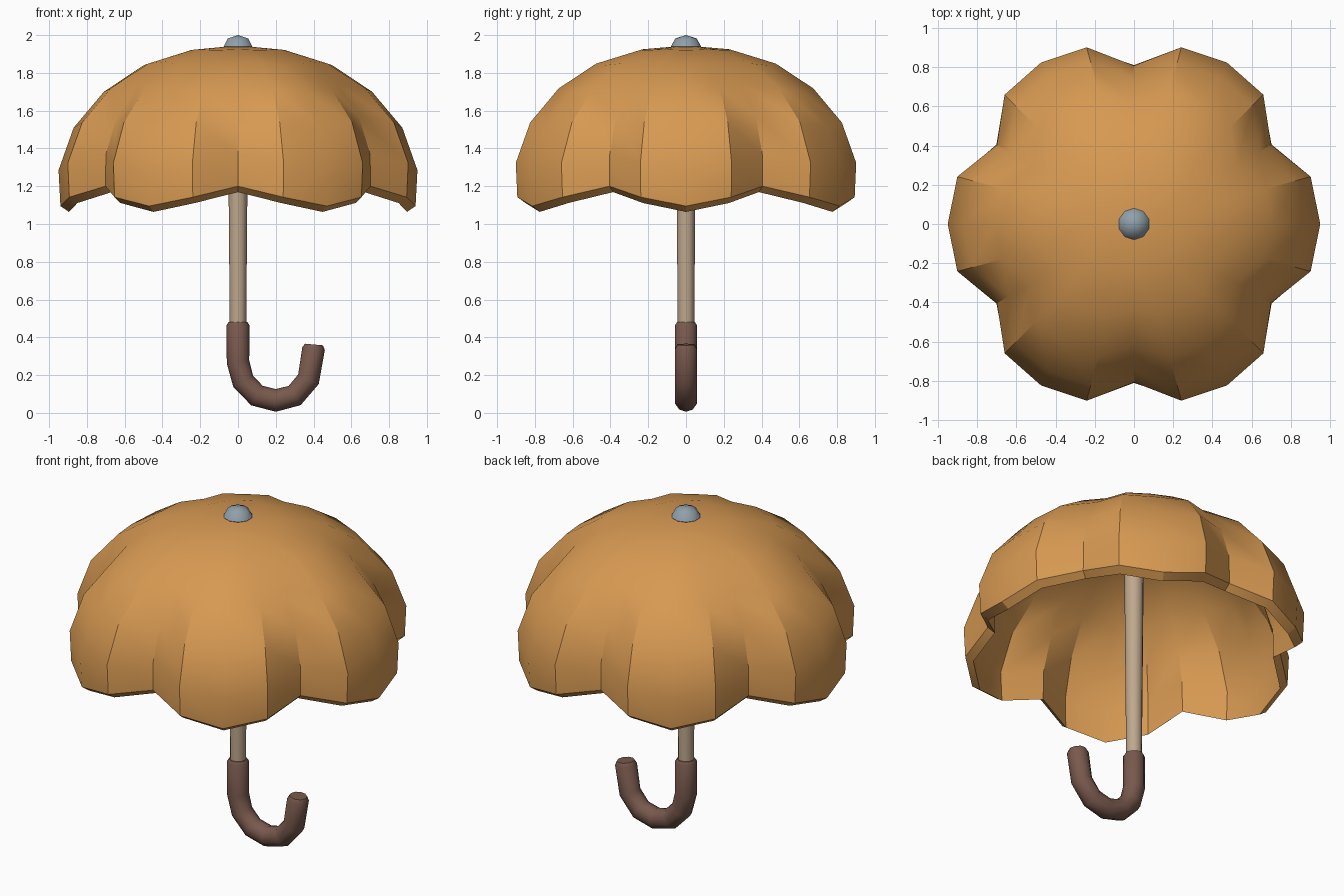
import bpy, bmesh, math
from mathutils import Vector

if "Cube" in bpy.data.objects:
    bpy.data.objects.remove(bpy.data.objects["Cube"])


def material(name, rgb):
    m = bpy.data.materials.new(name)
    m.diffuse_color = (*rgb, 1)
    m.use_nodes = True
    m.node_tree.nodes["Principled BSDF"].inputs["Base Color"].default_value = m.diffuse_color
    return m


ORANGE = material("canopy_orange", (0.68, 0.32, 0.085))
WOOD = material("pale_wood", (0.52, 0.39, 0.27))
BROWN = material("dark_brown", (0.19, 0.10, 0.075))
STEEL = material("blue_grey_metal", (0.28, 0.35, 0.40))


def finish(bm, name, mat, angle=30):
    bmesh.ops.recalc_face_normals(bm, faces=bm.faces)
    me = bpy.data.meshes.new(name)
    bm.to_mesh(me)
    bm.free()
    me.materials.append(mat)
    me.shade_smooth()
    me.set_sharp_from_angle(angle=math.radians(angle))
    ob = bpy.data.objects.new(name, me)
    bpy.context.collection.objects.link(ob)
    return ob


def bridge(bm, a, b):
    n = len(a)
    for i in range(n):
        j = (i + 1) % n
        bm.faces.new((a[i], a[j], b[j], b[i]))


def fan(bm, ring, tip):
    for i in range(len(ring)):
        bm.faces.new((ring[i], ring[(i + 1) % len(ring)], tip))


# Canopy: six lobes, 24 segments; rows are (radius, height, valley ratio, valley lift)
ROWS = [(0.25, 1.92, 0.92, 0.005), (0.50, 1.84, 0.87, 0.02), (0.71, 1.70, 0.855, 0.04),
        (0.87, 1.51, 0.85, 0.06), (0.95, 1.285, 0.85, 0.085), (0.94, 1.095, 0.862, 0.105)]
DENT = (0, 0.12, 1, 0.12)
LIFT = (0, 0.45, 1, 0.45)


def shell(bm, scale, drop):
    rings = []
    for r, z, ratio, lift in ROWS:
        ring = []
        for i in range(24):
            a = math.radians(15 * i)
            q = r * scale * (1 - (1 - ratio) * DENT[i % 4])
            ring.append(bm.verts.new((q * math.cos(a), q * math.sin(a),
                                      z - drop + lift * LIFT[i % 4])))
        rings.append(ring)
    fan(bm, rings[0], bm.verts.new((0, 0, 1.945 - drop)))
    for a, b in zip(rings, rings[1:]):
        bridge(bm, a, b)
    return rings[-1]


bm = bmesh.new()
bridge(bm, shell(bm, 1, 0), shell(bm, 0.952, 0.031))
finish(bm, "canopy", ORANGE)


# Tubes swept along a path in the xz plane; points are (x, z, radius)
def tube(name, pts, mat, sides):
    bm = bmesh.new()
    P = [Vector((x, 0, z)) for x, z, r in pts]
    side = Vector((0, 1, 0))
    rings = []
    for k, p in enumerate(P):
        t = Vector()
        if k > 0:
            t += (p - P[k - 1]).normalized()
        if k < len(P) - 1:
            t += (P[k + 1] - p).normalized()
        out = t.normalized().cross(side)
        r = pts[k][2]
        rings.append([bm.verts.new(p + r * (math.cos(a) * out + math.sin(a) * side))
                      for a in (2 * math.pi * i / sides for i in range(sides))])
    for a, b in zip(rings, rings[1:]):
        bridge(bm, a, b)
    bm.faces.new(rings[0])
    bm.faces.new(rings[-1])
    return finish(bm, name, mat, 40)


# Shaft, slightly wider at the top
tube("shaft", [(0, 0.40, 0.043), (0, 1.91, 0.056)], WOOD, 12)

# Hooked handle with narrowed ends
tube("handle", [(0, 0.48, 0.05), (0, 0.465, 0.06), (0, 0.27, 0.06), (0.027, 0.168, 0.06),
                (0.10, 0.092, 0.06), (0.20, 0.066, 0.06), (0.30, 0.092, 0.06),
                (0.373, 0.178, 0.06), (0.40, 0.34, 0.06), (0.402, 0.362, 0.048)], BROWN, 10)

# Rounded top cap
bm = bmesh.new()
bmesh.ops.create_uvsphere(bm, u_segments=10, v_segments=4, radius=0.08)
bmesh.ops.scale(bm, vec=(1, 1, 0.75), verts=bm.verts)
bmesh.ops.translate(bm, vec=(0, 0, 1.94), verts=bm.verts)
finish(bm, "top_cap", STEEL, 50)
